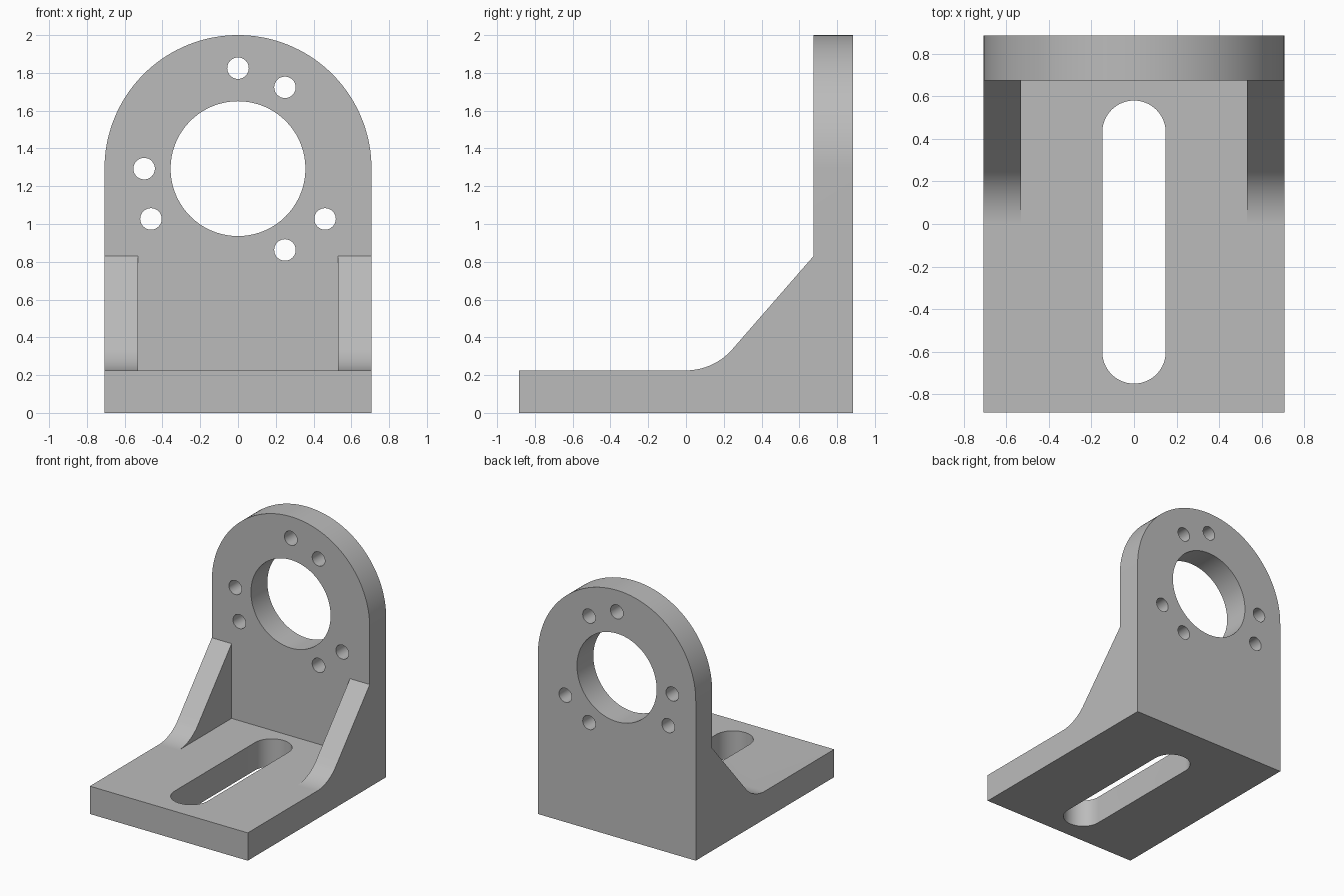
import bpy
import bmesh
from math import sin, cos, pi, radians
from mathutils import Vector

if "Cube" in bpy.data.objects:
    bpy.data.objects.remove(bpy.data.objects["Cube"], do_unlink=True)

HALF_W, HALF_D = 0.707, 0.885      # half width and half depth
BASE_T, PLATE_Y = 0.225, 0.675     # base thickness, front of upright plate
BORE_Z = 1.293                     # centre of the arch and bore
GUSSET_X, GUSSET_Z = 0.53, 0.83    # inner side and top of the gussets

metal = bpy.data.materials.new("plain_grey")
metal.use_nodes = True
grey = (0.5, 0.5, 0.5, 1)
metal.diffuse_color = grey
metal.node_tree.nodes["Principled BSDF"].inputs["Base Color"].default_value = grey


def arc(cx, cy, r, start, end, steps):
    """Points along an arc, angles in degrees."""
    angles = [radians(start + (end - start) * i / steps) for i in range(steps + 1)]
    return [(cx + r * cos(a), cy + r * sin(a)) for a in angles]


def prism(name, points, place, low, high):
    """Extrude a 2D outline; place(u, v, w) maps it into space."""
    bm = bmesh.new()
    face = bm.faces.new([bm.verts.new(place(u, v, low)) for u, v in points])
    shift = Vector(place(0, 0, high)) - Vector(place(0, 0, low))
    grown = bmesh.ops.extrude_face_region(bm, geom=[face])["geom"]
    bmesh.ops.translate(bm, vec=shift,
                        verts=[g for g in grown if isinstance(g, bmesh.types.BMVert)])
    bmesh.ops.recalc_face_normals(bm, faces=bm.faces[:])
    mesh = bpy.data.meshes.new(name)
    bm.to_mesh(mesh)
    bm.free()
    mesh.materials.append(metal)
    obj = bpy.data.objects.new(name, mesh)
    bpy.context.collection.objects.link(obj)
    return obj


def along_x(u, v, w):
    return (w, u, v)


def along_y(u, v, w):
    return (u, w, v)


def along_z(u, v, w):
    return (u, v, w)


def cut(target, tool, operation="DIFFERENCE"):
    """Apply one boolean and discard its tool."""
    tool.hide_render = True
    mod = target.modifiers.new(tool.name, "BOOLEAN")
    mod.operation, mod.solver, mod.object = operation, "EXACT", tool
    bpy.context.view_layer.objects.active = target
    bpy.ops.object.modifier_apply(modifier=mod.name)
    bpy.data.objects.remove(tool, do_unlink=True)


# Side silhouette: base, filleted gusset slope and upright
fillet = arc(0, BASE_T + 0.325, 0.325, -90, -41, 14)
side = [(-HALF_D, 0), (HALF_D, 0), (HALF_D, 2), (PLATE_Y, 2),
        (PLATE_Y, GUSSET_Z)] + fillet[::-1] + [(-HALF_D, BASE_T)]
bracket = prism("angle_bracket", side, along_x, -HALF_W, HALF_W)

# Round the top of the upright
arch = [(-HALF_W - 0.0, 0), (HALF_W, 0)] + arc(0, BORE_Z, HALF_W, 0, 180, 72)
cut(bracket, prism("arch_tool", arch, along_y, -1, 1), "INTERSECT")

# Open the space between the two gussets
pocket = [(-GUSSET_X, -0.3), (GUSSET_X, -0.3), (GUSSET_X, PLATE_Y), (-GUSSET_X, PLATE_Y)]
cut(bracket, prism("pocket_tool", pocket, along_z, BASE_T, 2.2))

# Long slot in the base
SLOT_R = 0.149
slot = arc(0, 0.58 - SLOT_R, SLOT_R, 0, 180, 28) + arc(0, SLOT_R - 0.75, SLOT_R, 180, 360, 28)
cut(bracket, prism("slot_tool", slot, along_z, -0.1, 0.4))

# Central bore and two rings of three bolt holes
holes = [(0, BORE_Z, 0.357, 72)]
for ring, first in ((0.532, 90), (0.497, 60)):
    for k in range(3):
        a = radians(first + 120 * k)
        holes.append((ring * cos(a), BORE_Z + ring * sin(a), 0.057, 32))
for x, z, r, n in holes:
    outline = arc(x, z, r, 0, 360, n)[:-1]
    cut(bracket, prism("hole_tool", outline, along_y, 0.5, 1))

# Smooth the curved walls, keep the corners crisp
bpy.ops.object.select_all(action="DESELECT")
bracket.select_set(True)
bpy.context.view_layer.objects.active = bracket
bpy.ops.object.shade_smooth_by_angle(angle=radians(25))
